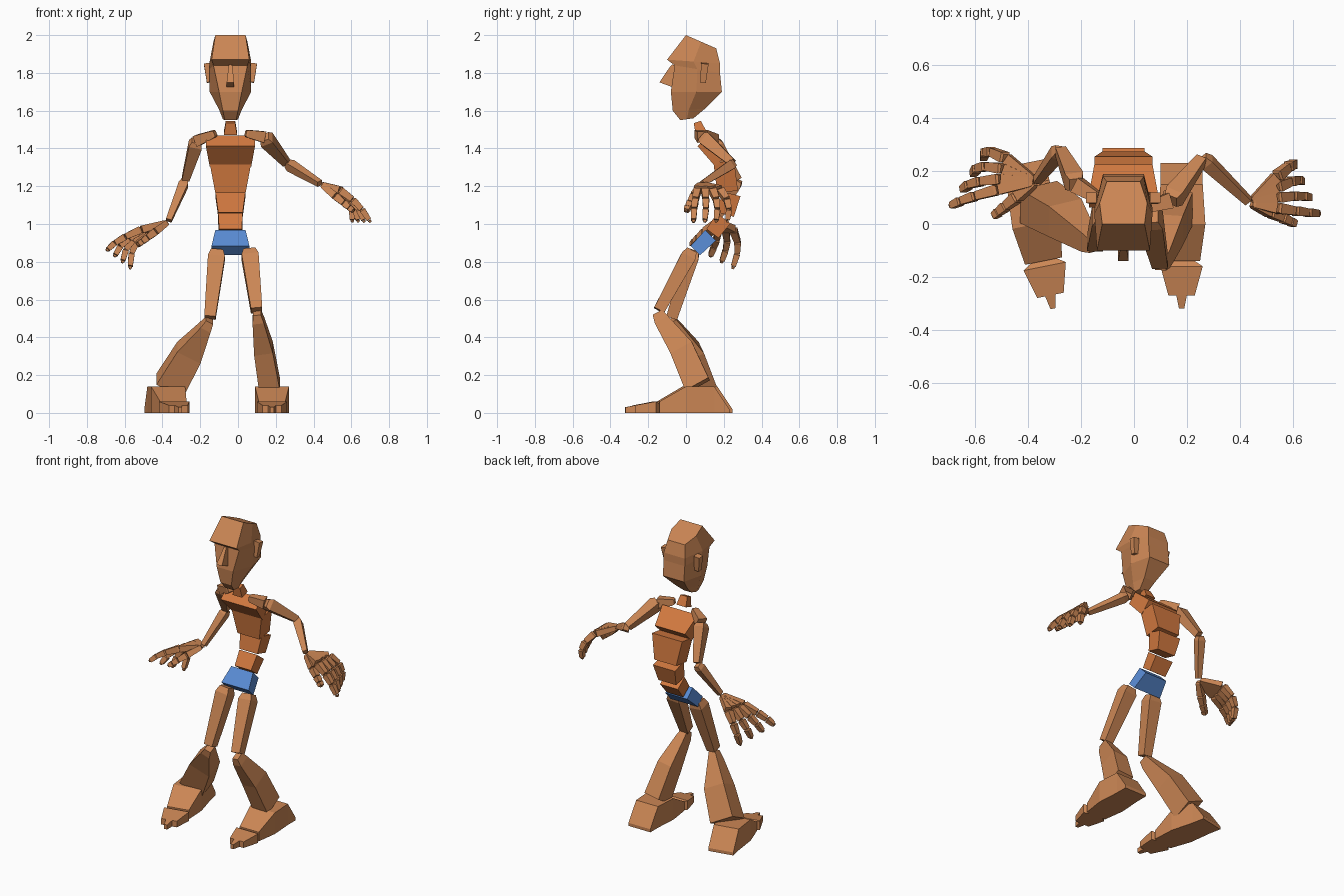
import bpy, bmesh
from mathutils import Vector

cube = bpy.data.objects.get("Cube")
if cube:
    bpy.data.objects.remove(cube, do_unlink=True)

ACROSS, DEEP = Vector((1, 0, 0)), Vector((0, 1, 0))


def material(name, red, green, blue):
    mat = bpy.data.materials.new(name)
    mat.use_nodes = True
    color = (red, green, blue, 1)
    mat.diffuse_color = color
    mat.node_tree.nodes["Principled BSDF"].inputs["Base Color"].default_value = color
    return mat


SKIN = material("skin", 0.6, 0.24, 0.09)
TORSO = material("torso", 0.64, 0.19, 0.05)
BLUE = material("blue", 0.1, 0.26, 0.66)


def loft(name, rings, mat=SKIN):
    """Bridge a stack of equal-sized rings and cap both ends."""
    bm = bmesh.new()
    loops = [[bm.verts.new(point) for point in ring] for ring in rings]
    for low, high in zip(loops, loops[1:]):
        for i in range(len(low)):
            bm.faces.new((low[i - 1], low[i], high[i], high[i - 1]))
    bm.faces.new(loops[0])
    bm.faces.new(loops[-1])
    bmesh.ops.recalc_face_normals(bm, faces=bm.faces)
    mesh = bpy.data.meshes.new(name)
    bm.to_mesh(mesh)
    bm.free()
    mesh.materials.append(mat)
    bpy.context.collection.objects.link(bpy.data.objects.new(name, mesh))


def limb(name, start, end, size, end_size, side=ACROSS, mat=SKIN, collar=True, calf=0):
    """Tapered box between two joints; sizes are (width, depth)."""
    start, end = Vector(start), Vector(end)
    size, end_size = Vector(size), Vector(end_size)
    axis = (end - start).normalized()
    u = (side - axis * side.dot(axis)).normalized()
    v = axis.cross(u)
    stations = [(0, size, 0), (1, end_size, 0)]
    if collar:
        stations = [(0, size * 0.7, 0), (0.1, size, 0), (0.96, end_size, 0)]
    if calf:
        stations.insert(2, (0.5, size.lerp(end_size, 0.8), calf))
    rings = []
    for t, (width, depth), shift in stations:
        center = start.lerp(end, t) - v * shift
        a, b = u * width / 2, v * depth / 2
        rings.append([center - a - b, center + a - b, center + a + b, center - a + b])
    loft(name, rings, mat)


def square(width):
    return (width, width)


# Torso blocks along a curved spine: lower and upper (y, z), then sizes
torso_x = -0.04
SPINE = [
    ("pelvis", (0.05, 0.86), (0.13, 0.94), (0.2, 0.07), (0.16, 0.08), BLUE),
    ("waist", (0.14, 0.95), (0.2, 1.03), (0.12, 0.08), (0.13, 0.09), TORSO),
    ("belly", (0.21, 1.05), (0.24, 1.16), (0.13, 0.09), (0.16, 0.1), TORSO),
    ("ribs", (0.22, 1.17), (0.2, 1.33), (0.16, 0.11), (0.22, 0.11), TORSO),
    ("chest", (0.19, 1.34), (0.09, 1.44), (0.22, 0.1), (0.26, 0.08), TORSO),
    ("neck", (0.08, 1.48), (0.06, 1.54), (0.07, 0.06), (0.05, 0.04), TORSO),
]
for name, low, high, size, end_size, mat in SPINE:
    limb(name, (torso_x, *low), (torso_x, *high), size, end_size, mat=mat, collar=False)

# Head rings: front (y, z), back (y, z), half width at the front and the middle
HEAD = [
    ((0, 2), (0.16, 1.93), 0.08, 0.09),
    ((-0.1, 1.87), (0.18, 1.85), 0.1, 0.11),
    ((-0.06, 1.84), (0.18, 1.8), 0.09, 0.11),
    ((-0.08, 1.7), (0.19, 1.7), 0.06, 0.11),
    ((-0.07, 1.6), (0.1, 1.61), 0.04, 0.06),
    ((-0.03, 1.55), (0.04, 1.56), 0.03, 0.04),
]
rings = []
for front, back, narrow, wide in HEAD:
    middle = Vector(front).lerp(Vector(back), 0.5)
    half = [(narrow, front), (wide, middle), (wide * 0.7, back)]
    rings.append([(torso_x + w, *p) for w, p in half]
                 + [(torso_x - w, *p) for w, p in reversed(half)])
loft("head", rings)
limb("nose", (torso_x, -0.06, 1.84), (torso_x, -0.1, 1.73), (0.02, 0.04), (0.04, 0.09))
for label, offset in (("left", 0.11), ("right", -0.11)):
    x = torso_x + offset
    limb(label + "_ear", (x, 0.09, 1.75), (x + offset * 0.1, 0.1, 1.85),
         square(0.03), square(0.04), collar=False)

# Arms: collar, shoulder, elbow and wrist joints
ARMS = {
    "left": [(0.04, 0.06, 1.48), (0.14, 0.09, 1.46), (0.26, 0.25, 1.32), (0.44, 0.08, 1.21)],
    "right": [(-0.12, 0.09, 1.48), (-0.22, 0.15, 1.44), (-0.28, 0.28, 1.23), (-0.37, 0.16, 1.01)],
}
for label, joints in ARMS.items():
    parts = (("clavicle", 0.04, 0.06, DEEP), ("upper_arm", 0.07, 0.04, ACROSS),
             ("forearm", 0.05, 0.03, ACROSS))
    for (name, wide, thin, side), a, b in zip(parts, joints, joints[1:]):
        limb(f"{label}_{name}", a, b, square(wide), square(thin), side)


def digit(name, wrist, knuckle, tip):
    """Palm bone, three bent joints and a small tip."""
    limb(name + "_palm_bone", wrist.lerp(knuckle, 0.08), knuckle, square(0.03), square(0.04), DEEP)
    bend = wrist.lerp(knuckle, 1.8).lerp(tip, 0.3)
    curve = [knuckle.lerp(bend, t).lerp(bend.lerp(tip, t), t) for t in (0, 0.36, 0.68, 1)]
    for i, (a, b) in enumerate(zip(curve, curve[1:])):
        width = 0.04 * 0.9 ** i
        limb(f"{name}_joint_{i + 1}", a, b, square(width), square(width * 0.8), DEEP)
    limb(name + "_tip", tip, tip.lerp(curve[2], -0.2), square(0.02), square(0.01), DEEP)


# Hands: middle knuckle and its step per finger, middle tip and step, thumb tip
HANDS = {
    "left": [(0.54, 0.12, 1.18), (0, 0.04, 0), (0.65, 0.13, 1.02), (-0.03, 0.06, 0),
             (0.61, 0, 1.07)],
    "right": [(-0.5, 0.19, 0.97), (0.01, 0.04, 0), (-0.63, 0.16, 0.82), (0.04, 0.06, -0.03),
              (-0.53, 0.03, 0.89)],
}
FINGERS = ("index_finger", "middle_finger", "ring_finger", "little_finger")
for label, points in HANDS.items():
    knuckle, step, tip, tip_step, thumb = map(Vector, points)
    wrist = Vector(ARMS[label][-1])
    digit(label + "_thumb", wrist, wrist.lerp(thumb, 0.45), thumb)
    for i, name in enumerate(FINGERS):
        place = i - 1.5
        digit(f"{label}_{name}", wrist, knuckle + step * place, tip + tip_step * place)

# Legs: hip, knee and ankle joints, then the ankle width
LEGS = {
    "left": [(0.06, 0.03, 0.86), (0.1, -0.15, 0.53), (0.17, 0.07, 0.13), 0.11],
    "right": [(-0.11, 0.04, 0.86), (-0.15, -0.08, 0.49), (-0.37, 0.09, 0.13), 0.16],
}
for label, (hip, knee, ankle, width) in LEGS.items():
    limb(label + "_thigh", hip, knee, (0.09, 0.08), square(0.06))
    limb(label + "_shin", knee, ankle, (0.06, 0.08), (width, 0.14), calf=0.02)

# Feet: sections from front to back as (y, height, half width)
FOOT = {
    "foot": [(-0.14, 0.06, 0.07), (0, 0.14, 0.09), (0.15, 0.14, 0.08), (0.23, 0.02, 0.08)],
    "toes": [(-0.14, 0.05, 0.05), (-0.16, 0.06, 0.08), (-0.27, 0.04, 0.05)],
    "toe_nub": [(-0.27, 0.04, 0.02), (-0.32, 0.03, 0.01)],
}
for label, x, slant in (("left", 0.18, 0), ("right", -0.37, -0.2)):
    along = Vector((slant, 1, 0))
    across = Vector((1, -slant, 0))
    for name, sections in FOOT.items():
        rings = []
        for y, height, half in sections:
            center = Vector((x, 0, 0)) + along * y
            left, right, up = center + across * half, center - across * half, Vector((0, 0, height))
            rings.append([left, right, right + up, left + up])
        loft(f"{label}_{name}", rings)
